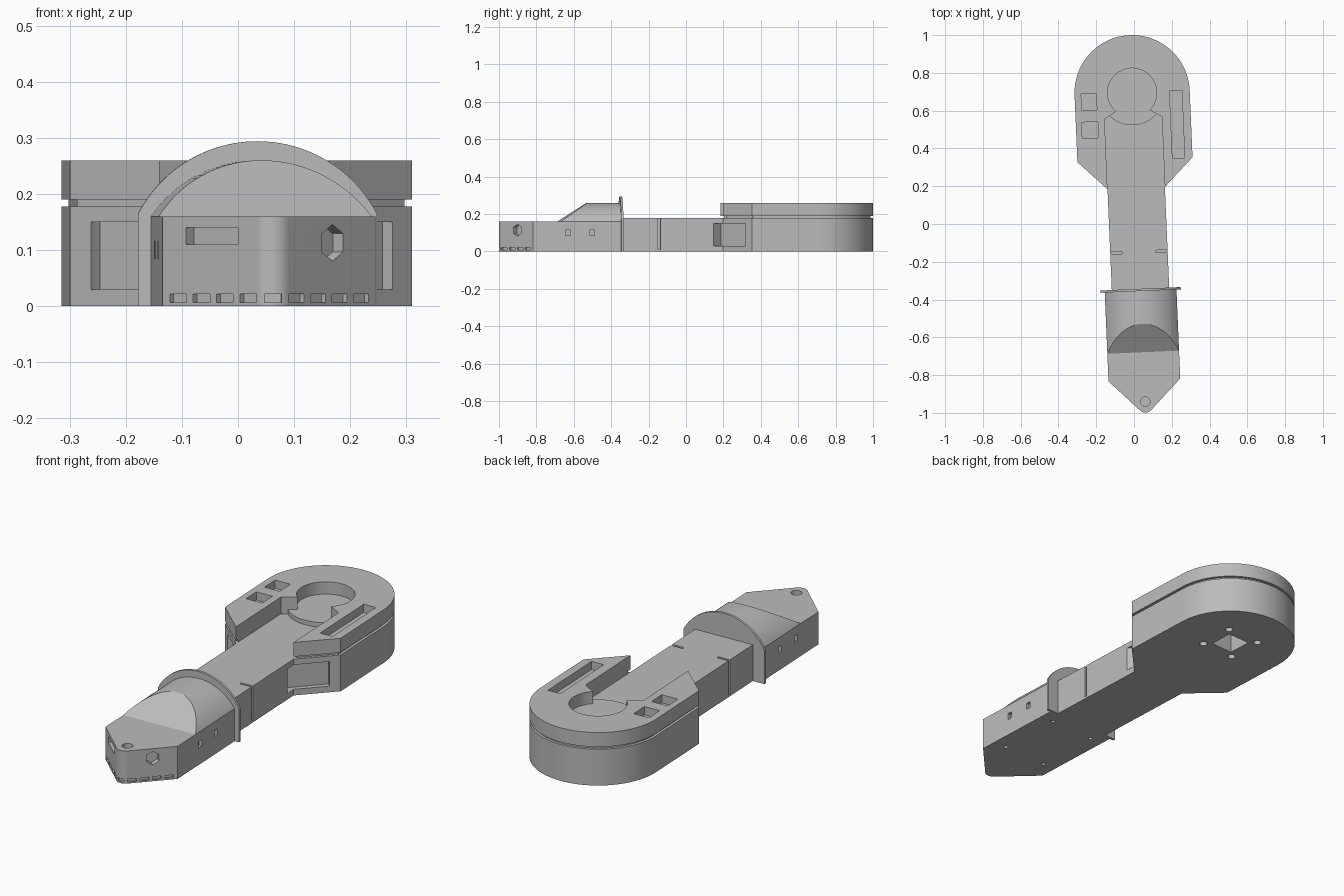
import bpy, bmesh
from math import sin, cos, pi, radians, sqrt, asin
from mathutils import Matrix, Vector

cube = bpy.data.objects.get("Cube")
if cube:
    bpy.data.objects.remove(cube, do_unlink=True)

# One grey for the whole model
grey = bpy.data.materials.new("plain_grey")
grey.use_nodes = True
COLOR = (0.5, 0.5, 0.5, 1)
grey.diffuse_color = COLOR
grey.node_tree.nodes["Principled BSDF"].inputs["Base Color"].default_value = COLOR

# Local frame: origin at the round head's centre, the arm runs along -y
PLACE = Matrix.Translation((-0.01, 0.695, 0)) @ Matrix.Rotation(0.0427, 4, "Z")
HEAD_R, ARM_W, CABIN_W = 0.305, 0.152, 0.19
CABIN_BACK, CABIN_FRONT = -1.045, -1.522


def arc(r, a0, a1, n, cx=0, cy=0):
    """Points on an arc, angles in degrees."""
    angles = [radians(a0 + (a1 - a0) * i / n) for i in range(n + 1)]
    return [(cx + r * cos(a), cy + r * sin(a)) for a in angles]


def mirrored(half):
    """Close a right-hand outline with its mirror image."""
    return half + [(-x, y) for x, y in reversed(half) if abs(x) > 1e-5]


def prism(bm, pts, z0, z1):
    face = bm.faces.new([bm.verts.new((x, y, z0)) for x, y in pts])
    new = bmesh.ops.extrude_face_region(bm, geom=[face])["geom"]
    verts = [g for g in new if isinstance(g, bmesh.types.BMVert)]
    bmesh.ops.translate(bm, verts=verts, vec=(0, 0, z1 - z0))


def box(bm, loc, size, turn=0):
    m = Matrix.Translation(loc) @ Matrix.Rotation(radians(turn), 4, "Z") @ Matrix.Diagonal((*size, 1))
    bmesh.ops.create_cube(bm, size=1, matrix=m)


def cyl(bm, loc, r, depth, n=32, rot=Matrix()):
    bmesh.ops.create_cone(bm, cap_ends=True, segments=n, radius1=r, radius2=r,
                          depth=depth, matrix=Matrix.Translation(loc) @ rot)


def finish(name, bm, cutter=None):
    """Turn a bmesh into a placed object, minus an optional cutter."""
    def to_object(label, source):
        bmesh.ops.recalc_face_normals(source, faces=source.faces)
        mesh = bpy.data.meshes.new(label)
        source.to_mesh(mesh)
        source.free()
        mesh.materials.append(grey)
        ob = bpy.data.objects.new(label, mesh)
        bpy.context.collection.objects.link(ob)
        ob.matrix_world = PLACE
        return ob

    ob = to_object(name, bm)
    bpy.ops.object.select_all(action="DESELECT")
    ob.select_set(True)
    bpy.context.view_layer.objects.active = ob
    if cutter:
        tool = to_object(name + "_cutter", cutter)
        tool.hide_render = True
        mod = ob.modifiers.new("cut", "BOOLEAN")
        mod.operation, mod.solver, mod.object = "DIFFERENCE", "EXACT", tool
        bpy.ops.object.modifier_apply(modifier="cut")
        bpy.data.objects.remove(tool, do_unlink=True)
    bpy.ops.object.shade_smooth_by_angle(angle=radians(20))
    return ob


def head_half(inset=0):
    """Right half of the head outline, from the back round to the arm."""
    return arc(HEAD_R - inset, 90, 0, 24) + [
        (HEAD_R - inset, -0.355 + 0.4 * inset), (ARM_W, -0.505 + 1.41 * inset)]


def head_ring(inset=0):
    """Head outline with the arm channel and round well left open."""
    well = arc(0.13, -47, 90, 24)
    return mirrored(head_half(inset) + [(ARM_W, -0.134)] + well)


# Lower head and arm, with panels, seams and underside holes
bm, cut = bmesh.new(), bmesh.new()
prism(bm, mirrored(head_half() + [(ARM_W, CABIN_BACK)]), 0, 0.178)
for s in (1, -1):
    along = Vector((-s, -1, 0)).normalized()
    outward = Vector((s, -1, 0)).normalized()
    p = Vector((s * HEAD_R, -0.355, 0.09)) + along * 0.15 + outward * 0.04
    box(cut, p, (0.2, 0.13, 0.12), s * 45)
    box(cut, (s * 0.14, -0.845, 0.11), (0.1, 0.012, 0.2))
    for y in (0.09, -0.09):
        cyl(cut, (s * 0.09, y, 0), 0.018, 0.08, 16)
box(cut, (0, 0, 0.04), (0.12, 0.12, 0.12))
finish("head_base_and_arm", bm, cut)

# Recessed band between the head's two layers
bm = bmesh.new()
prism(bm, head_ring(0.013), 0.17, 0.2)
finish("head_groove_core", bm)

# Upper head with its pockets
bm, cut = bmesh.new(), bmesh.new()
prism(bm, head_ring(), 0.19, 0.26)
box(cut, (-0.23, -0.04, 0.27), (0.08, 0.088, 0.1))
box(cut, (-0.231, -0.188, 0.27), (0.085, 0.085, 0.1))
box(cut, (0.231, -0.178, 0.27), (0.065, 0.36, 0.1))
finish("head_top", bm, cut)

# Round pad in the well
bm = bmesh.new()
cyl(bm, (0, 0, 0.185), 0.172, 0.03, 64)
finish("well_pad", bm)

# Cabin with rounded nose, windows, skirting recesses and a roof hole
bm, cut = bmesh.new(), bmesh.new()
R = 0.04
nose_y = CABIN_FRONT - CABIN_W + R * sqrt(2)
prism(bm, mirrored([(CABIN_W, CABIN_BACK), (CABIN_W, CABIN_FRONT)]
                   + arc(R, -45, -90, 8, cy=nose_y)), 0, 0.16)


def on_nose(x, z):
    return (x, CABIN_FRONT - CABIN_W + abs(x), z)


for s in (1, -1):
    for k in range(4):
        box(cut, on_nose(s * (0.043 + 0.04 * k), 0.0145), (0.04, 0.02, 0.015), s * 45)
    for y in (-1.335, -1.205):
        box(cut, (s * CABIN_W, y, 0.1), (0.03, 0.025, 0.032))
    for y in (-1.11, -1.44):
        cyl(cut, (s * 0.12, y, 0), 0.01, 0.04, 12)
box(cut, (0, nose_y - R, 0.0145), (0.03, 0.02, 0.015))
box(cut, on_nose(-0.105, 0.125), (0.125, 0.04, 0.03), -45)
cyl(cut, on_nose(0.11, 0.113), 0.0325, 0.05, 6,
    Matrix.Rotation(radians(45), 4, "Z") @ Matrix.Rotation(pi / 2, 4, "X"))
cyl(cut, (0, -1.637, 0.16), 0.025, 0.05, 24)
finish("cabin", bm, cut)

UPRIGHT = Matrix.Rotation(pi / 2, 4, "X")


def arched(bm, half_w, base, spring, top, y0, y1):
    """Upright arched slab: straight sides, then a shallow round top."""
    rise = top - spring
    r = (half_w ** 2 + rise ** 2) / (2 * rise)
    edge = 90 - asin(half_w / r) * 180 / pi
    pts = arc(r, edge, 180 - edge, 40, cy=top - r)
    if base < spring:
        pts = [(half_w, base)] + pts + [(-half_w, base)]
    prism(bm, pts, -y0, -y1)
    bmesh.ops.transform(bm, matrix=UPRIGHT, verts=bm.verts)


# Vaulted roof, sliced by a sloping windscreen
bm = bmesh.new()
arched(bm, CABIN_W, 0.155, 0.16, 0.26, CABIN_BACK, -1.45)
slope = bmesh.ops.bisect_plane(bm, geom=bm.verts[:] + bm.edges[:] + bm.faces[:],
                               plane_co=(0, -1.375, 0.16), plane_no=(0, -0.1, 0.15),
                               clear_outer=True)
rim = [g for g in slope["geom_cut"] if isinstance(g, bmesh.types.BMEdge)]
bmesh.ops.holes_fill(bm, edges=rim, sides=0)
finish("cabin_roof", bm)

# Arched bulkhead between cabin and arm
bm = bmesh.new()
arched(bm, 0.213, 0, 0.165, 0.294, CABIN_BACK + 0.006, CABIN_BACK - 0.006)
finish("bulkhead", bm)
